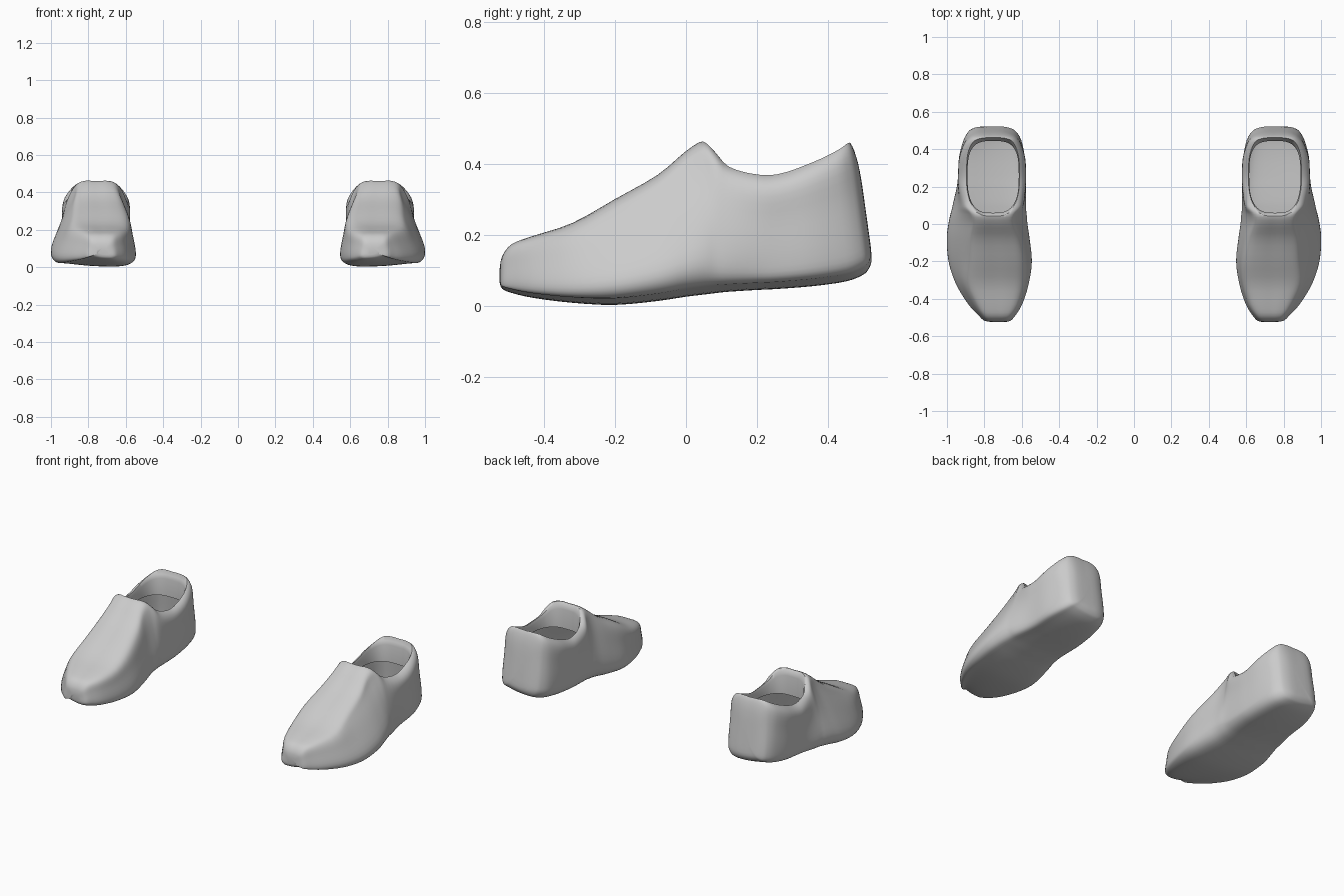
import bpy, bmesh, math

if "Cube" in bpy.data.objects:
    bpy.data.objects.remove(bpy.data.objects["Cube"])

grey = bpy.data.materials.new("soft grey")
grey.diffuse_color = (0.6, 0.6, 0.6, 1)
grey.use_nodes = True
grey.node_tree.nodes["Principled BSDF"].inputs["Base Color"].default_value = grey.diffuse_color

# stations along the shoe: y, sole z, top z, lower inner/outer x, upper inner/outer x
STATIONS = [
    (-.524, .065, .105, .69, .76, .70, .75),
    (-.517, .048, .140, .66, .80, .675, .785),
    (-.490, .036, .174, .635, .83, .65, .81),
    (-.430, .022, .197, .598, .885, .615, .85),
    (-.320, .008, .233, .563, .952, .585, .90),
    (-.200, .002, .300, .546, .990, .58, .90),
    (-.080, .013, .368, .558, .999, .60, .895),
    (.000, .025, .435, .570, .990, .625, .88),
    (.050, .031, .463, .574, .980, .625, .885),
    (.082, .035, .440, .577, .972, .605, .905),
    (.120, .039, .402, .578, .965, .592, .920),
    (.200, .044, .381, .577, .947, .582, .936),
    (.260, .047, .382, .578, .940, .580, .938),
    (.360, .055, .414, .585, .935, .584, .932),
    (.450, .068, .447, .602, .912, .606, .908),
    (.495, .085, .463, .628, .888, .630, .880),
    (.512, .100, .450, .652, .866, .654, .858),
    (.522, .125, .400, .688, .835, .690, .830),
    (.525, .170, .340, .725, .795, .725, .795),
]
LINING_Z = 0.31


def lerp(a, b, t):
    return a + (b - a) * t


def spline(p, steps, closed):
    """Catmull-Rom through tuples of any length."""
    n, out = len(p), []
    get = (lambda i: p[i % n]) if closed else (lambda i: p[min(max(i, 0), n - 1)])
    for i in range(n if closed else n - 1):
        a, b, c, d = (get(i + k) for k in (-1, 0, 1, 2))
        for s in range(steps):
            t = s / steps
            out.append(tuple(.5 * (2 * q + (r - o) * t + (2 * o - 5 * q + 4 * r - u) * t * t
                                   + (3 * q - o - 3 * r + u) * t ** 3)
                             for o, q, r, u in zip(a, b, c, d)))
    return out if closed else out + [p[-1]]


def section(y, z0, z1, xi, xo, ti, to):
    """Closed cross-section of the shoe; the heel end leans forward."""
    h = z1 - z0
    half = [(.18, 0, .012), (.035, 0, .09), (0, 0, .25), (0, .5, .58),
            (0, 1, .84), (.1, 1, .96), (.28, 1, 1)]

    def point(f, up, v, tilt=0):
        x = lerp(lerp(xi, xo, f), lerp(ti, to, f), up)
        return (x, z0 + v * h + tilt)
    ring = [point(.5, 0, 0, .004)] + [point(*p) for p in half] + [point(.5, 1, 1)]
    ring += [point(1 - f, u, v, .014 if v < .05 else 0) for f, u, v in reversed(half)]
    w = min(max((y - .3) / .2, 0), 1)
    return [(x, y - .14 * w * max(0, z - .13), z) for x, z in spline(ring, 4, True)]


def loft(name, rings):
    bm = bmesh.new()
    rows = [[bm.verts.new(co) for co in r] for r in rings]
    n = len(rows[0])
    for a, b in zip(rows, rows[1:]):
        for i in range(n):
            j = (i + 1) % n
            bm.faces.new((a[i], a[j], b[j], b[i]))
    bm.faces.new(rows[0])
    bm.faces.new(rows[-1])
    bmesh.ops.recalc_face_normals(bm, faces=bm.faces)
    me = bpy.data.meshes.new(name)
    bm.to_mesh(me)
    bm.free()
    me.materials.append(grey)
    ob = bpy.data.objects.new(name, me)
    bpy.context.collection.objects.link(ob)
    return ob


def rim(y):
    """Height of the collar at a given y."""
    for a, b in zip(STATIONS, STATIONS[1:]):
        if a[0] <= y <= b[0]:
            return lerp(a[2], b[2], (y - a[0]) / (b[0] - a[0]))
    return .46


def opening(offset, height):
    """Rounded-rectangle loop of the foot opening."""
    out = []
    for k in range(64):
        a = math.tau * k / 64
        c, s = math.cos(a), math.sin(a)
        px = math.copysign(abs(c) ** .62, c)
        py = math.copysign(abs(s) ** .62, s)
        y = .252 + (.192 + offset) * py
        squeeze = 1 - .1 * max(0, -py) ** 2
        out.append((.753 + (.137 + offset) * px * squeeze, y, height(y)))
    return out


# shoe body and opening cutter
shoe = loft("right_shoe", [section(*s) for s in spline(STATIONS, 3, False)])
cutter = loft("opening_cutter", [
    opening(0, lambda y: LINING_Z),
    opening(0, lambda y: rim(y) - .03),
    opening(.006, lambda y: rim(y) - .01),
    opening(.018, lambda y: rim(y) + .004),
    opening(.024, lambda y: .6)])
cut = shoe.modifiers.new("opening", 'BOOLEAN')
cut.operation = 'DIFFERENCE'
cut.solver = 'EXACT'
cut.object = cutter
bpy.context.view_layer.objects.active = shoe
shoe.select_set(True)
bpy.ops.object.modifier_apply(modifier="opening")
bpy.data.objects.remove(cutter)

# open the pocket floor so the collar lining hangs inside the hollow shoe
bm = bmesh.new()
bm.from_mesh(shoe.data)
floor = [f for f in bm.faces if all(abs(v.co.z - LINING_Z) < 1e-4 for v in f.verts)]
bmesh.ops.delete(bm, geom=floor, context='FACES')
bm.to_mesh(shoe.data)

# mirrored left shoe
bmesh.ops.scale(bm, vec=(-1, 1, 1), verts=bm.verts)
bmesh.ops.reverse_faces(bm, faces=bm.faces)
left_mesh = shoe.data.copy()
bm.to_mesh(left_mesh)
bm.free()
left = bpy.data.objects.new("left_shoe", left_mesh)
bpy.context.collection.objects.link(left)
left.select_set(True)
bpy.ops.object.shade_smooth_by_angle(angle=math.radians(50))
